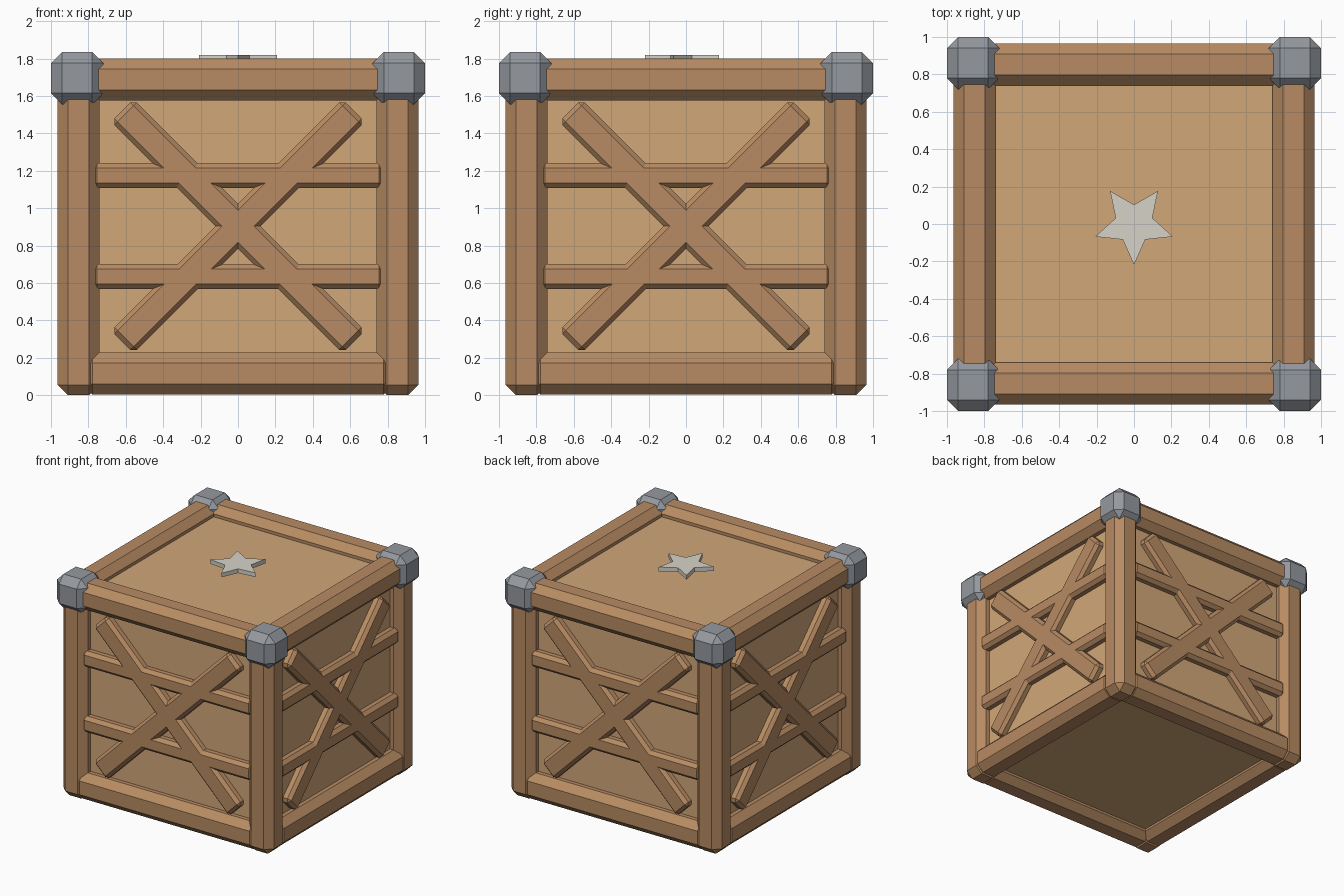
import bpy, bmesh, math
from mathutils import Matrix, Vector

if "Cube" in bpy.data.objects:
    bpy.data.objects.remove(bpy.data.objects["Cube"])


def material(name, rgb):
    m = bpy.data.materials.new(name)
    m.diffuse_color = (*rgb, 1)
    m.use_nodes = True
    m.node_tree.nodes["Principled BSDF"].inputs["Base Color"].default_value = m.diffuse_color
    return m


PANEL = material("light_wood", (0.64, 0.39, 0.19))
WOOD = material("frame_wood", (0.48, 0.26, 0.125))
METAL = material("grey_metal", (0.30, 0.32, 0.35))
PALE = material("pale_paint", (0.67, 0.65, 0.58))


def finish(bm, name, mat):
    bmesh.ops.recalc_face_normals(bm, faces=bm.faces)
    me = bpy.data.meshes.new(name)
    bm.to_mesh(me)
    bm.free()
    me.materials.append(mat)
    ob = bpy.data.objects.new(name, me)
    bpy.context.collection.objects.link(ob)
    return ob


def block(name, centre, size, bevel, mat, side=0, tilt=0):
    """Chamfered box, tilted about y, then turned to one of the four sides."""
    bm = bmesh.new()
    bmesh.ops.create_cube(bm, size=1)
    bmesh.ops.scale(bm, vec=Vector(size), verts=bm.verts)
    if bevel:
        bmesh.ops.bevel(bm, geom=bm.edges[:], offset=bevel, segments=1,
                        profile=0.5, affect='EDGES')
    bm.transform(Matrix.Rotation(side * math.pi / 2, 4, 'Z')
                 @ Matrix.Translation(centre)
                 @ Matrix.Rotation(tilt, 4, 'Y'))
    return finish(bm, name, mat)


# Inner box that forms all the recessed panels
block("panel_box", (0, 0, 0.90), (1.75, 1.75, 1.64), 0, PANEL)

BEAM = 0.225     # thickness of posts and rails
MID = 0.8525     # distance of beam centres from the axis
FRONT = -0.94    # front plane of slats and braces
DEPTH = 0.13

for i, side in enumerate(("front", "right", "back", "left")):
    # Corner post with its metal cap
    block(f"{side}_post", (MID, -MID, 0.86), (BEAM, BEAM, 1.72), 0.056, WOOD, i)
    block(f"{side}_corner_cap", (0.86, -0.86, 1.695), (0.28, 0.28, 0.28), 0.06, METAL, i)
    # Bottom and top rails
    block(f"{side}_bottom_rail", (0, -MID, 0.117), (1.67, BEAM, BEAM), 0.056, WOOD, i)
    block(f"{side}_top_rail", (0, -MID, 1.6885), (1.62, BEAM, BEAM), 0.056, WOOD, i)
    # Horizontal slats
    for label, z in (("lower", 0.634), ("upper", 1.174)):
        block(f"{side}_{label}_slat", (0, FRONT + DEPTH / 2, z),
              (1.56, DEPTH, 0.134), 0.027, WOOD, i)
    # Crossed braces
    for label, sign in (("rising", -1), ("falling", 1)):
        block(f"{side}_{label}_brace", (0, FRONT + DEPTH / 2, 0.904),
              (1.75, DEPTH, 0.17), 0.025, WOOD, i, sign * math.pi / 4)

# Five-pointed star on the lid
bm = bmesh.new()
ring = []
for k in range(10):
    r = 0.103 if k % 2 else 0.218
    a = -math.pi / 2 + k * math.pi / 5
    ring.append(bm.verts.new((r * math.cos(a), r * math.sin(a), 1.783)))
face = bm.faces.new(ring)
top = bmesh.ops.extrude_face_region(bm, geom=[face])["geom"]
bmesh.ops.translate(bm, vec=(0, 0, 0.035),
                    verts=[v for v in top if isinstance(v, bmesh.types.BMVert)])
finish(bm, "lid_star", PALE)
